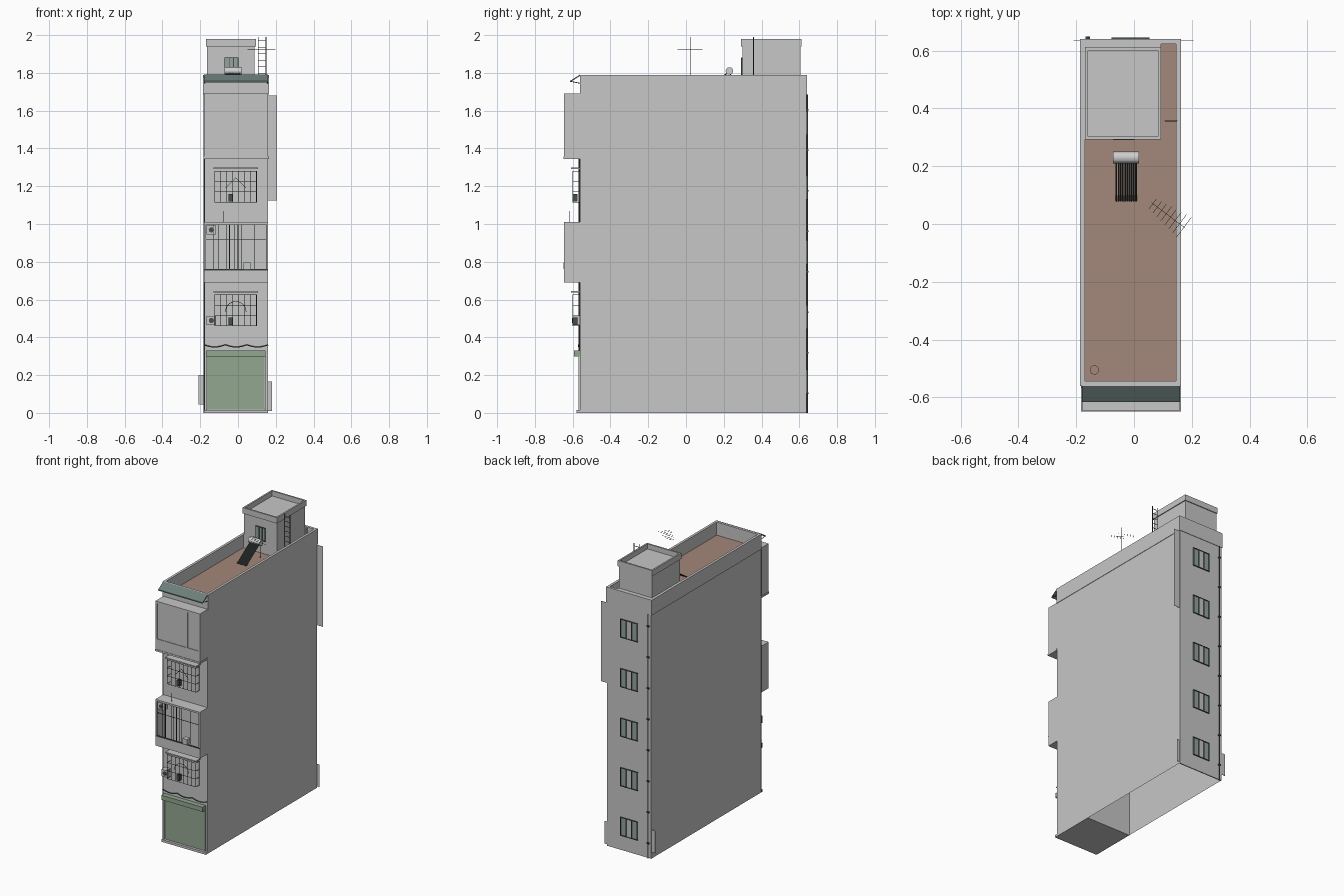
import bpy, bmesh, math
from mathutils import Vector, Matrix

starter = bpy.data.objects.get("Cube")
if starter:
    bpy.data.objects.remove(starter, do_unlink=True)


def material(name, red, green, blue):
    mat = bpy.data.materials.new(name)
    mat.use_nodes = True
    mat.diffuse_color = (red, green, blue, 1)
    mat.node_tree.nodes["Principled BSDF"].inputs["Base Color"].default_value = (red, green, blue, 1)
    return mat


wall_grey = material("wall grey", .57, .57, .57)
deck_brown = material("deck brown", .37, .245, .195)
door_green = material("door green", .29, .385, .28)
awning_teal = material("awning teal", .15, .21, .195)
iron_dark = material("dark iron", .06, .08, .075)
glass_green = material("green glass", .3, .37, .33)
metal_light = material("light metal", .62, .62, .62)


def finish(name, bm, mat):
    mesh = bpy.data.meshes.new(name)
    bm.to_mesh(mesh)
    bm.free()
    mesh.materials.append(mat)
    obj = bpy.data.objects.new(name, mesh)
    bpy.context.collection.objects.link(obj)
    return obj


def boxes(name, mat, *spans):
    """One object from boxes, each given as x, y and z ranges."""
    bm = bmesh.new()
    for spans_xyz in spans:
        centre = Vector([(a + b) / 2 for a, b in spans_xyz])
        size = [b - a for a, b in spans_xyz]
        bmesh.ops.create_cube(bm, size=1, matrix=Matrix.Translation(centre) @ Matrix.Diagonal((*size, 1)))
    return finish(name, bm, mat)


def rods(name, mat, radius, pairs, sides=6):
    """One object from straight round rods between pairs of points."""
    bm = bmesh.new()
    for start, end in pairs:
        start, end = Vector(start), Vector(end)
        axis = end - start
        turn = axis.to_track_quat('Z', 'Y').to_matrix().to_4x4()
        bmesh.ops.create_cone(bm, cap_ends=True, segments=sides, radius1=radius, radius2=radius,
                              depth=axis.length, matrix=Matrix.Translation((start + end) / 2) @ turn)
    return finish(name, bm, mat)


def chain(points):
    return list(zip(points, points[1:]))


def spread(a, b, count):
    return [a + (b - a) * i / (count - 1) for i in range(count)]


def ring(name, mat, xs, ys, zs, t):
    (x0, x1), (y0, y1) = xs, ys
    return boxes(name, mat, ((x0, x0 + t), ys, zs), ((x1 - t, x1), ys, zs),
                 ((x0 + t, x1 - t), (y0, y0 + t), zs), ((x0 + t, x1 - t), (y1 - t, y1), zs))


LEFT, RIGHT, FRONT, BACK = -.18, .16, -.56, .63
BAY = -.645
wide = (LEFT, RIGHT)

# Hollow body, open underneath
body = boxes("body_walls", wall_grey, (wide, (FRONT, BACK), (0, 1.69)))
bm = bmesh.new()
bm.from_mesh(body.data)
bmesh.ops.delete(bm, geom=[f for f in bm.faces if f.normal.z < -.5], context='FACES')
bm.to_mesh(body.data)
bm.free()
boxes("garage_shell", wall_grey, (wide, (FRONT, -.26), (0, .01)), (wide, (-.265, -.26), (0, .34)))

# Rear wall sheet with thin side flaps
flap = (.634, .636)
boxes("rear_sheet", wall_grey, (wide, (BACK, .637), (0, 1.69)), ((RIGHT, .206), flap, (1.125, 1.68)),
      ((RIGHT, .18), flap, (.01, .165)), ((-.21, LEFT), flap, (.045, .2)))

# Roof terrace
ring("parapet", wall_grey, (-.186, .163), (FRONT, .64), (1.685, 1.79), .017)
boxes("terrace_deck", deck_brown, ((-.17, .147), (-.545, .625), (1.69, 1.7)))
rods("deck_drain", deck_brown, .016, [((-.137, -.505, 1.7), (-.137, -.505, 1.715))], 24)

# Sloped awning with side brackets
bm = bmesh.new()
profile = [(FRONT, 1.792), (-.615, 1.757), (-.615, 1.75), (FRONT, 1.784)]
face = bm.faces.new([bm.verts.new((LEFT, y, z)) for y, z in profile])
extruded = bmesh.ops.extrude_face_region(bm, geom=[face])
bmesh.ops.translate(bm, vec=(RIGHT - LEFT, 0, 0),
                    verts=[v for v in extruded["geom"] if isinstance(v, bmesh.types.BMVert)])
bmesh.ops.recalc_face_normals(bm, faces=bm.faces)
finish("awning", bm, awning_teal)
rods("awning_brackets", iron_dark, .002,
     [((x, FRONT, 1.745), (x, -.61, 1.755)) for x in (LEFT + .004, RIGHT - .004)])

# Stair house on the roof, with low fillers closing the gap to the parapet
boxes("stair_house", wall_grey, ((-.165, .088), (.3, .606), (1.7, 1.945)))
ring("stair_house_cap", wall_grey, (-.17, .094), (.292, .612), (1.94, 1.98), .011)
boxes("stair_house_filler", wall_grey, ((-.17, .094), (.606, .625), (1.7, 1.788)),
      ((-.17, -.165), (.3, .606), (1.7, 1.788)))
boxes("stair_house_window", glass_green, ((-.07, 0), (.296, .3), (1.79, 1.88)))
boxes("stair_house_bars", iron_dark,
      *[((x - .002, x + .002), (.292, .296), (1.79, 1.88)) for x in spread(-.07, 0, 4)],
      *[((-.072, .002), (.291, .296), (z - .002, z + .002)) for z in (1.79, 1.88)])

# Roof ladder
rails = (.108, .148)
rods("roof_ladder", iron_dark, .002,
     [((x, .357, 1.7), (x, .357, 1.99)) for x in rails]
     + [((rails[0], .357, z), (rails[1], .357, z)) for z in spread(1.73, 1.97, 8)])

# Solar water heater
rods("heater_tank", metal_light, .02, [((-.072, .23, 1.81), (.018, .23, 1.81))], 20)
rods("heater_tubes", iron_dark, .0032,
     [((x, .222, 1.8), (x, .08, 1.705)) for x in spread(-.061, .007, 10)])
rods("heater_stand", iron_dark, .002,
     [((x, .235, 1.81), (x, .235, 1.7)) for x in (-.06, .006)])

# Aerial with a diagonal boom and short cross elements
mast = Vector((.125, .025, 1.7))
boom = Vector((.8, -.6, 0))
across = Vector((.6, .8, 0))
top = mast + Vector((0, 0, .225))
lines = [(mast, mast + Vector((0, 0, .29))), (top - boom * .08, top + boom * .065)]
for step in spread(-.075, .06, 8):
    middle = top + boom * step
    reach = across * (.022 + .15 * (step + .075))
    lines.append((middle - reach, middle + reach))
rods("aerial", iron_dark, .0007, lines, 5)

# Top floor closed bay with framed panels
boxes("top_bay", wall_grey, (wide, (BAY + .004, FRONT), (1.35, 1.69)))
boxes("top_bay_frame", wall_grey, (wide, (BAY, BAY + .004), (1.35, 1.43)),
      (wide, (BAY, BAY + .004), (1.675, 1.69)),
      *[((x - .006, x + .006), (BAY, BAY + .004), (1.43, 1.675)) for x in (LEFT + .006, .06, RIGHT - .006)])
boxes("top_bay_sill", wall_grey, ((LEFT - .003, RIGHT + .003), (BAY - .003, FRONT), (1.345, 1.357)))

# Middle balcony with open front
deep = (BAY, FRONT)
boxes("balcony", wall_grey, (wide, deep, (.69, .705)), (wide, deep, (.998, 1.01)),
      (wide, (BAY, BAY + .012), (.7, .76)),
      ((LEFT, LEFT + .01), deep, (.7, 1)), ((RIGHT - .01, RIGHT), deep, (.7, 1)))
boxes("balcony_bars", iron_dark,
      *[((x - .0016, x + .0016), (BAY, BAY + .004), (.76, 1))
        for x in (-.17, -.13, -.105, -.06, -.045, -.02, 0, .02, .085, .15)],
      (wide, (BAY, BAY + .004), (.919, .921)), (wide, (BAY - .001, BAY + .005), (.755, .762)))
rods("balcony_pole", iron_dark, .002, [((-.075, -.615, 1.01), (-.075, -.615, 1.07))])
boxes("balcony_planter", wall_grey, ((.028, .065), (BAY - .003, BAY + .03), (.762, .797)))

# Caged windows on the second and fourth floors
cage_x, cage_y = (-.122, .098), -.6
for level, base, arc_points in (("second", .46, 9), ("fourth", 1.115, 3)):
    head = base + .165
    boxes(level + "_floor_pane", wall_grey, (cage_x, (FRONT - .004, FRONT), (base, head)))
    boxes(level + "_floor_ledge", wall_grey, ((-.13, .105), (-.61, FRONT), (head + .012, head + .02)))
    bars = [((x, cage_y, base), (x, cage_y, head)) for x in spread(*cage_x, 8)]
    for z in (base, base + .055, base + .11, head):
        bars += chain([(cage_x[0], FRONT, z), (cage_x[0], cage_y, z), (cage_x[1], cage_y, z), (cage_x[1], FRONT, z)])
    ornament = [(-.012 + .055 * math.cos(a), cage_y, base + .075 + .055 * math.sin(a))
                for a in spread(0, math.pi, arc_points)]
    rods(level + "_floor_cage", iron_dark, .0015, bars + chain(ornament), 5)
    boxes(level + "_floor_pots", iron_dark, ((-.05, -.03), (-.598, -.575), (base + .005, base + .045)))

# Cooling units with round fans
for level, y, z in (("lower", FRONT, .465), ("upper", BAY + .045, .945)):
    boxes(level + "_cooling_unit", wall_grey, ((-.166, -.116), (y - .04, y), (z, z + .048)))
    rods(level + "_cooling_fan", iron_dark, .014,
         [((-.141, y - .043, z + .024), (-.141, y - .039, z + .024))], 16)

# Garage front
boxes("garage_door", door_green, ((-.165, .142), (FRONT - .006, FRONT), (.018, .3)))
boxes("garage_door_housing", door_green, ((-.17, .146), (-.594, FRONT), (.298, .33)))
boxes("garage_door_rails", wall_grey,
      *[((x - .003, x + .003), (FRONT - .01, FRONT), (.015, .3)) for x in (-.167, .144)])
boxes("entrance_step", wall_grey, (wide, (-.58, FRONT), (0, .016)))

# Sagging cable above the garage
cable = [(x, FRONT - .008, .36 - .012 * abs(math.sin((x - LEFT) * math.pi * 3 / (RIGHT - LEFT))))
         for x in spread(LEFT, RIGHT, 25)]
rods("sagging_cable", iron_dark, .003, chain(cable), 5)

# Front and rear downpipes with clips
rods("front_downpipe", iron_dark, .004, [((LEFT + .002, FRONT - .005, 0), (LEFT + .002, FRONT - .005, 1.69))])
rods("rear_downpipe", iron_dark, .004, [((-.16, .643, 0), (-.16, .643, 1.685))])
boxes("rear_pipe_clips", iron_dark,
      *[((-.167, -.153), (.637, .649), (z, z + .008)) for z in spread(.1, 1.6, 8)])

# Rear windows, one per floor, each with a plain middle leaf
for number, z in enumerate(spread(.165, 1.535, 5)):
    x0, x1, low, high = -.075, .05, z - .062, z + .062
    boxes(f"rear_window_{number + 1}", glass_green, ((x0, x1), (.637, .64), (low, high)))
    boxes(f"rear_window_leaf_{number + 1}", wall_grey, ((-.035, .01), (.64, .642), (low, high)))
    boxes(f"rear_window_bars_{number + 1}", iron_dark,
          *[((x - .002, x + .002), (.64, .645), (low, high)) for x in spread(x0, x1, 4)],
          *[((x0 - .003, x1 + .003), (.638, .645), (h - .002, h + .002)) for h in (low, high)])
